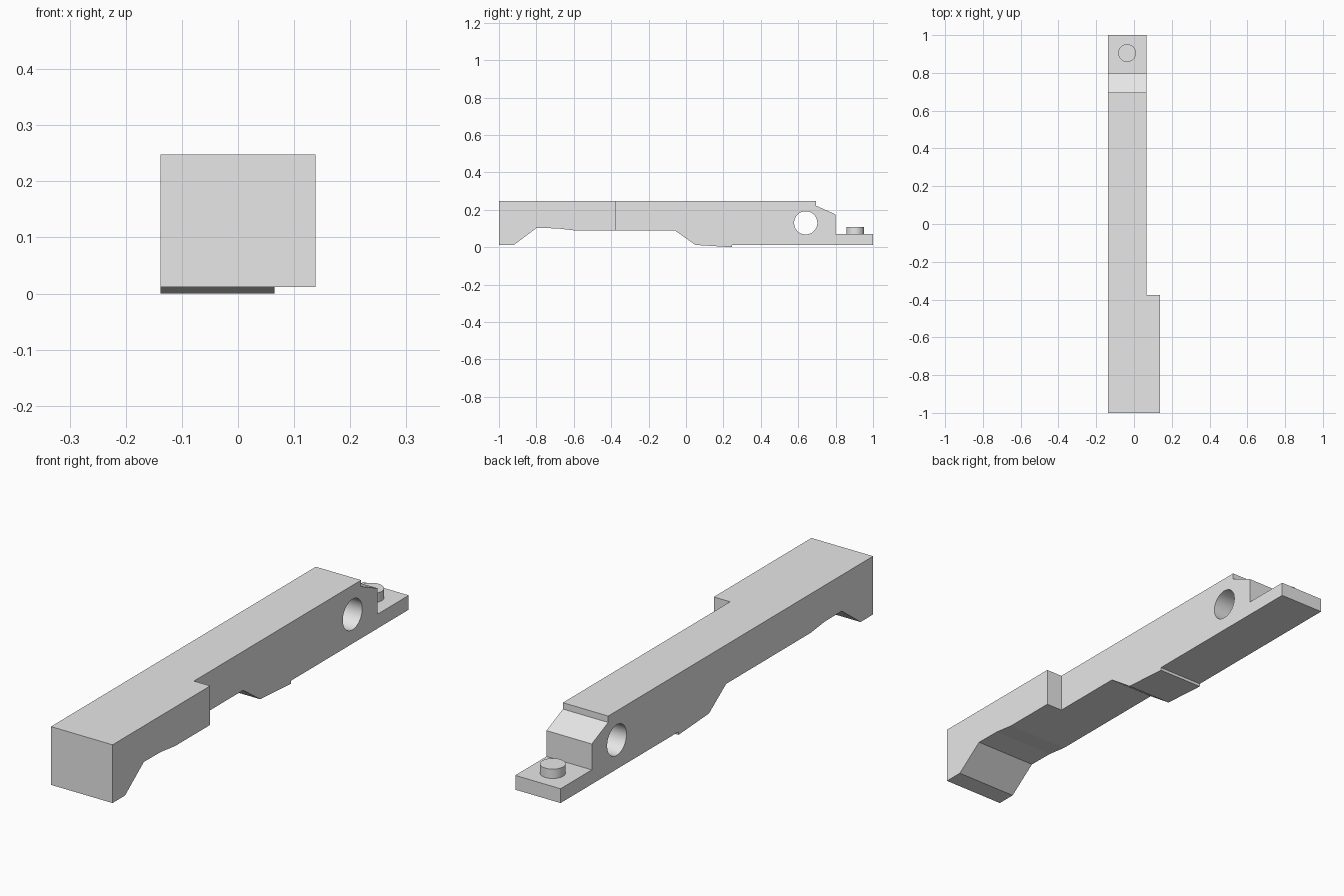
import bpy, bmesh, math

if "Cube" in bpy.data.objects:
    bpy.data.objects.remove(bpy.data.objects["Cube"])

LEFT, INNER, RIGHT = -0.138, 0.065, 0.138

grey = bpy.data.materials.new("light_grey")
grey.diffuse_color = (0.8, 0.8, 0.8, 1)
grey.use_nodes = True
grey.node_tree.nodes["Principled BSDF"].inputs["Base Color"].default_value = grey.diffuse_color


def activate(ob):
    bpy.ops.object.select_all(action='DESELECT')
    ob.select_set(True)
    bpy.context.view_layer.objects.active = ob


def extrude_profile(name, profile, x0, x1):
    """Extrude a closed (y, z) outline along x."""
    bm = bmesh.new()
    face = bm.faces.new([bm.verts.new((x0, y, z)) for y, z in profile])
    ext = bmesh.ops.extrude_face_region(bm, geom=[face])
    verts = [v for v in ext["geom"] if isinstance(v, bmesh.types.BMVert)]
    bmesh.ops.translate(bm, verts=verts, vec=(x1 - x0, 0, 0))
    bmesh.ops.recalc_face_normals(bm, faces=bm.faces)
    me = bpy.data.meshes.new(name)
    bm.to_mesh(me)
    bm.free()
    me.materials.append(grey)
    ob = bpy.data.objects.new(name, me)
    bpy.context.collection.objects.link(ob)
    return ob


def cylinder(name, radius, depth, loc, rot=(0, 0, 0)):
    bpy.ops.mesh.primitive_cylinder_add(vertices=64, radius=radius, depth=depth,
                                        location=loc, rotation=rot)
    ob = bpy.context.object
    ob.name = name
    ob.data.materials.append(grey)
    return ob


def cut(ob, cutter):
    cutter.hide_render = True
    activate(ob)
    mod = ob.modifiers.new("cut", 'BOOLEAN')
    mod.operation = 'DIFFERENCE'
    mod.solver = 'EXACT'
    mod.object = cutter
    bpy.ops.object.modifier_apply(modifier=mod.name)
    bpy.data.objects.remove(cutter, do_unlink=True)


# Lever body: side outline, front foot to rear tongue
body = extrude_profile("lever_body", [
    (-1, 0.012), (-0.92, 0.012), (-0.80, 0.102), (-0.69, 0.101), (-0.60, 0.09),
    (-0.06, 0.09), (0.05, 0.012), (0.245, 0.0), (0.245, 0.012), (1, 0.012),
    (1, 0.07), (0.80, 0.07), (0.80, 0.175), (0.695, 0.222), (0.695, 0.248),
    (-1, 0.248)], LEFT, RIGHT)

# Narrow the body behind the wide front section
cut(body, extrude_profile("side_cutter", [
    (-0.375, -0.1), (1.1, -0.1), (1.1, 0.4), (-0.375, 0.4)], INNER, 0.3))

# Pivot hole through the rear
cut(body, cylinder("hole_cutter", 0.062, 1, (0, 0.64, 0.13), (0, math.pi / 2, 0)))

# Peg on the rear tongue
peg = cylinder("peg", 0.047, 0.05, ((LEFT + INNER) / 2, 0.905, 0.083))

for ob in (body, peg):
    activate(ob)
    bpy.ops.object.shade_smooth_by_angle(angle=math.radians(6))
